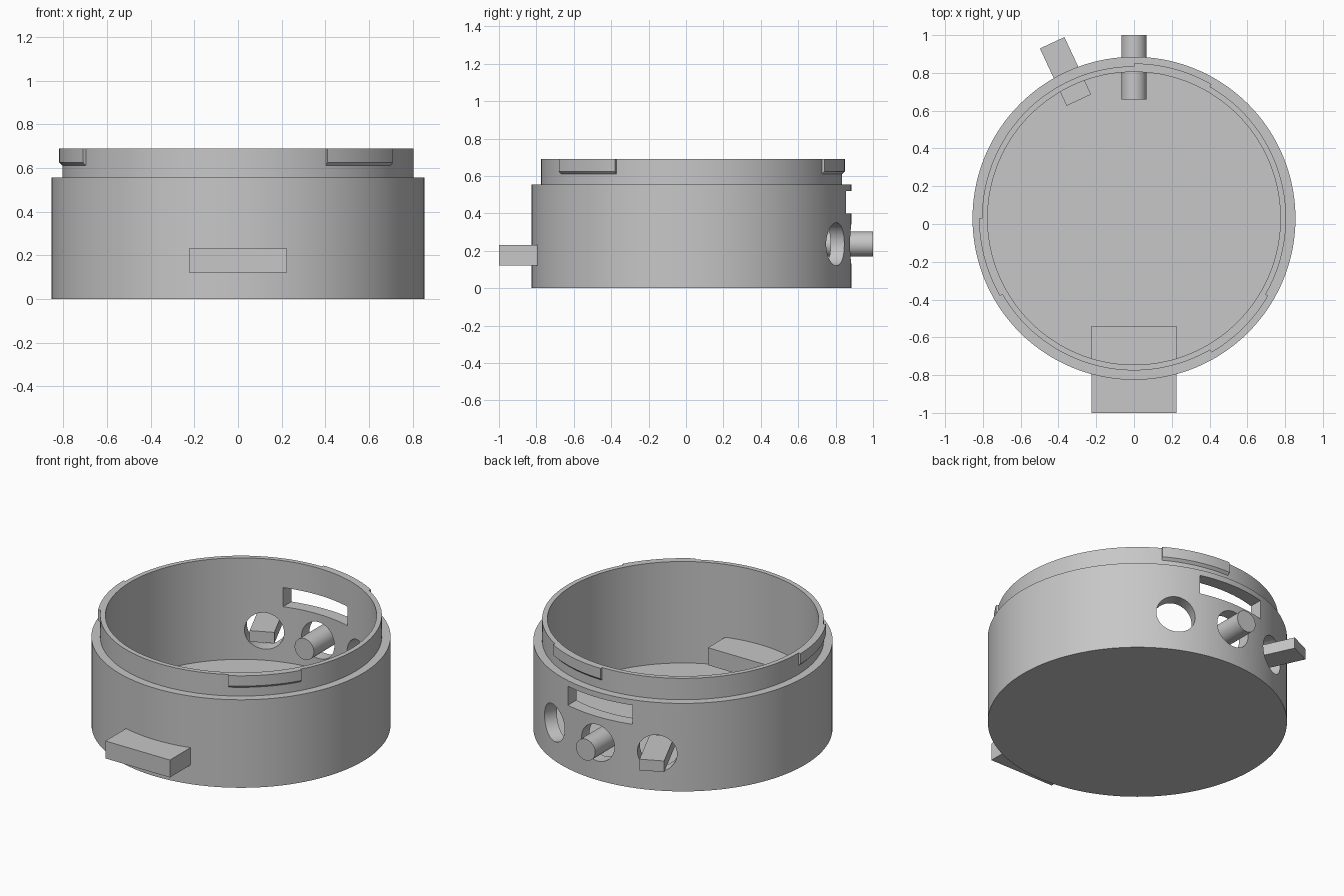
import bpy, bmesh, math
from mathutils import Matrix, Vector

if "Cube" in bpy.data.objects:
    bpy.data.objects.remove(bpy.data.objects["Cube"])

CY = 0.03          # centre of the round housing in y
PORT_Z = 0.235     # height of the round ports

grey = bpy.data.materials.new("plain grey")
grey.diffuse_color = (0.57, 0.57, 0.57, 1)
grey.use_nodes = True
grey.node_tree.nodes["Principled BSDF"].inputs["Base Color"].default_value = grey.diffuse_color


def finish(name, bm, smooth=True):
    bmesh.ops.recalc_face_normals(bm, faces=bm.faces)
    me = bpy.data.meshes.new(name)
    bm.to_mesh(me)
    bm.free()
    ob = bpy.data.objects.new(name, me)
    bpy.context.collection.objects.link(ob)
    me.materials.append(grey)
    if smooth:
        bpy.ops.object.select_all(action='DESELECT')
        ob.select_set(True)
        bpy.context.view_layer.objects.active = ob
        bpy.ops.object.shade_smooth_by_angle(angle=math.radians(30))
    return ob


def sweep(name, profile, start, end, steps):
    """Sweep an (r, z) profile round the housing axis between two angles."""
    full = end - start >= 360
    bm = bmesh.new()
    rings = []
    for i in range(steps if full else steps + 1):
        a = math.radians(start + (end - start) * i / steps)
        rings.append([bm.verts.new((r * math.cos(a), CY + r * math.sin(a), z))
                      for r, z in profile])
    n = len(profile)
    for i in range(steps):
        p, q = rings[i], rings[(i + 1) % len(rings)]
        for j in range(n if not full else n - 1):
            k = (j + 1) % n
            bm.faces.new((p[j], q[j], q[k], p[k]))
    if full:                       # close underside and floor
        bm.faces.new([r[0] for r in rings])
        bm.faces.new([r[-1] for r in rings])
    else:
        bm.faces.new(rings[0])
        bm.faces.new(rings[-1])
    return finish(name, bm)


def box(name, size, centre, turn=0):
    bm = bmesh.new()
    m = (Matrix.Translation(centre) @ Matrix.Rotation(math.radians(turn), 4, 'Z')
         @ Matrix.Diagonal((*size, 1)))
    bmesh.ops.create_cube(bm, size=1, matrix=m)
    return finish(name, bm, False)


def radial_rod(name, radius, r0, r1, angle):
    bm = bmesh.new()
    a = math.radians(angle)
    r = (r0 + r1) / 2
    m = (Matrix.Translation((r * math.cos(a), CY + r * math.sin(a), PORT_Z))
         @ Matrix.Rotation(a, 4, 'Z') @ Matrix.Rotation(math.pi / 2, 4, 'Y'))
    bmesh.ops.create_cone(bm, cap_ends=True, segments=48, radius1=radius,
                          radius2=radius, depth=r1 - r0, matrix=m)
    return finish(name, bm)


# Round housing with stepped neck and hollow inside
housing = sweep("housing", [(0.855, 0), (0.855, 0.555), (0.805, 0.555), (0.805, 0.69),
                            (0.775, 0.69), (0.775, 0.05)], 0, 360, 144)

# Three round ports and one slot through the back wall
cutters = [radial_rod("port_cutter", 0.115, 0.6, 1.0, a) for a in (65, 90, 115)]
cutters.append(box("slot_cutter", (0.45, 0.5, 0.12), (0, 0.8, 0.46)))
for c in cutters:
    c.hide_render = True
    c.hide_viewport = True
    mod = housing.modifiers.new("cut", 'BOOLEAN')
    mod.operation = 'DIFFERENCE'
    mod.solver = 'EXACT'
    mod.object = c
# Cut first, then sharpen the edges of the result
dg = bpy.context.evaluated_depsgraph_get()
cut_mesh = bpy.data.meshes.new_from_object(housing.evaluated_get(dg))
housing.modifiers.clear()
housing.data = cut_mesh
for c in cutters:
    bpy.data.objects.remove(c)
bpy.ops.object.select_all(action='DESELECT')
housing.select_set(True)
bpy.context.view_layer.objects.active = housing
bpy.ops.object.shade_smooth_by_angle(angle=math.radians(30))

# Three locking tabs on the neck, chamfered underneath
for i in range(3):
    s = 60 + 120 * i
    sweep("locking_tab", [(0.79, 0.61), (0.805, 0.61), (0.82, 0.625),
                          (0.82, 0.69), (0.79, 0.69)], s, s + 30, 12)

# Plugs through the back ports
radial_rod("round_plug", 0.067, 0.63, 0.97, 90)
a = math.radians(115)
box("flat_plug", (0.335, 0.143, 0.07),
    Vector((0.858 * math.cos(a), CY + 0.858 * math.sin(a), PORT_Z)), 115)

# Block through the front wall
box("front_block", (0.45, 0.46, 0.11), (0, -0.77, 0.175))
